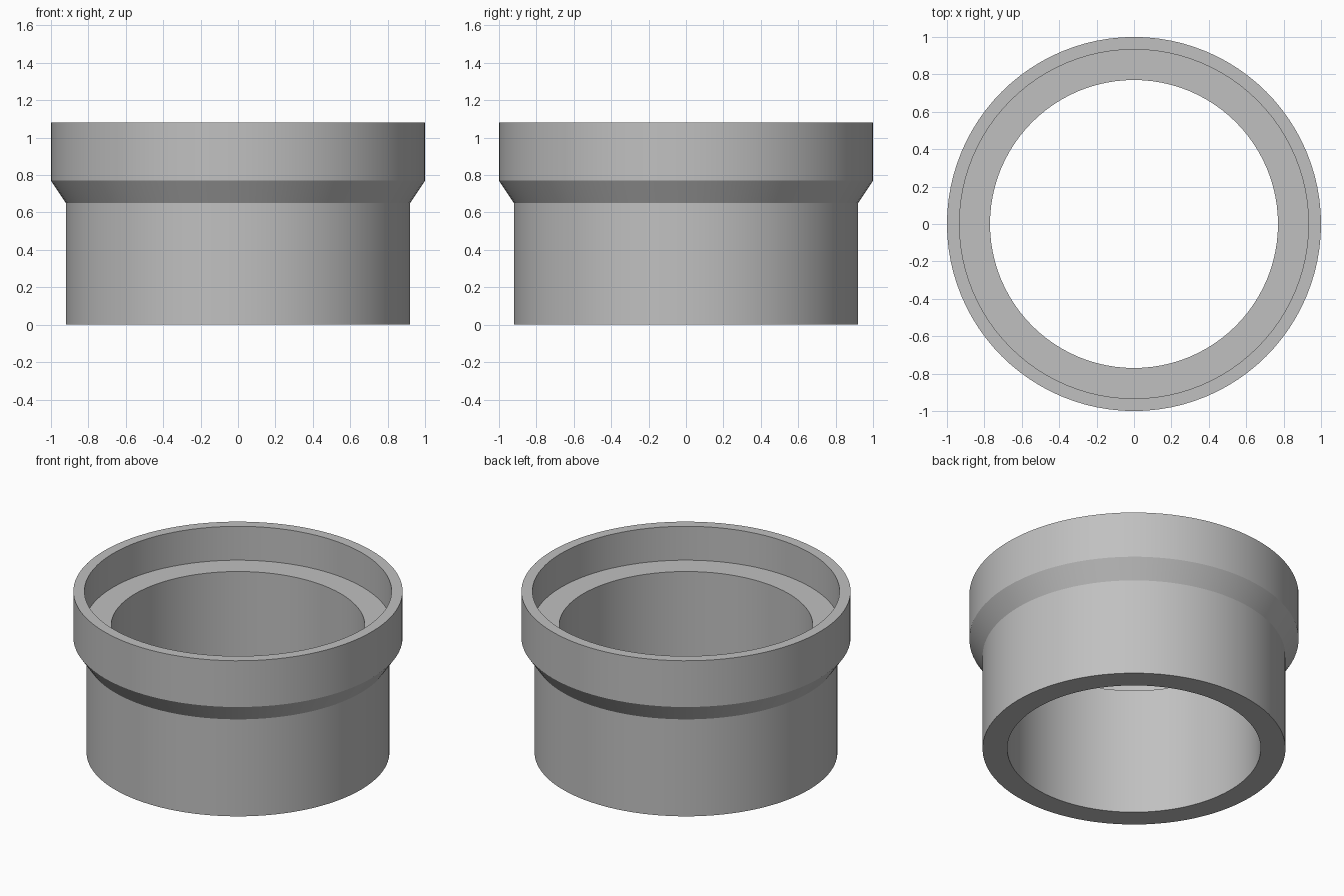
import bpy
import bmesh
import math

SEGMENTS = 96

cube = bpy.data.objects.get("Cube")
if cube:
    bpy.data.objects.remove(cube, do_unlink=True)

# Single plain grey material
grey = bpy.data.materials.new("plain_grey")
grey.use_nodes = True
colour = (0.53, 0.53, 0.53, 1)
grey.diffuse_color = colour
grey.node_tree.nodes["Principled BSDF"].inputs["Base Color"].default_value = colour

# Closed wall section as (radius, height): body, flare, collar, socket ledge, bore
section = [
    (0.77, 0), (0.92, 0), (0.92, 0.65), (1, 0.77),
    (1, 1.08), (0.933, 1.08), (0.933, 0.853), (0.77, 0.853),
]

# Revolve the section around z
bm = bmesh.new()
verts = [bm.verts.new((r, 0, z)) for r, z in section]
edges = [bm.edges.new((v, verts[i - 1])) for i, v in enumerate(verts)]
bmesh.ops.spin(bm, geom=verts + edges, cent=(0, 0, 0), axis=(0, 0, 1),
               angle=math.tau, steps=SEGMENTS, use_merge=True)
bmesh.ops.remove_doubles(bm, verts=bm.verts, dist=0.0001)
bmesh.ops.recalc_face_normals(bm, faces=bm.faces)

mesh = bpy.data.meshes.new("pipe_socket")
bm.to_mesh(mesh)
bm.free()
mesh.materials.append(grey)
socket = bpy.data.objects.new("pipe_socket", mesh)
bpy.context.collection.objects.link(socket)

# Round walls smooth, rims and ledge sharp
bpy.ops.object.select_all(action="DESELECT")
socket.select_set(True)
bpy.context.view_layer.objects.active = socket
bpy.ops.object.shade_smooth_by_angle(angle=math.radians(20))
